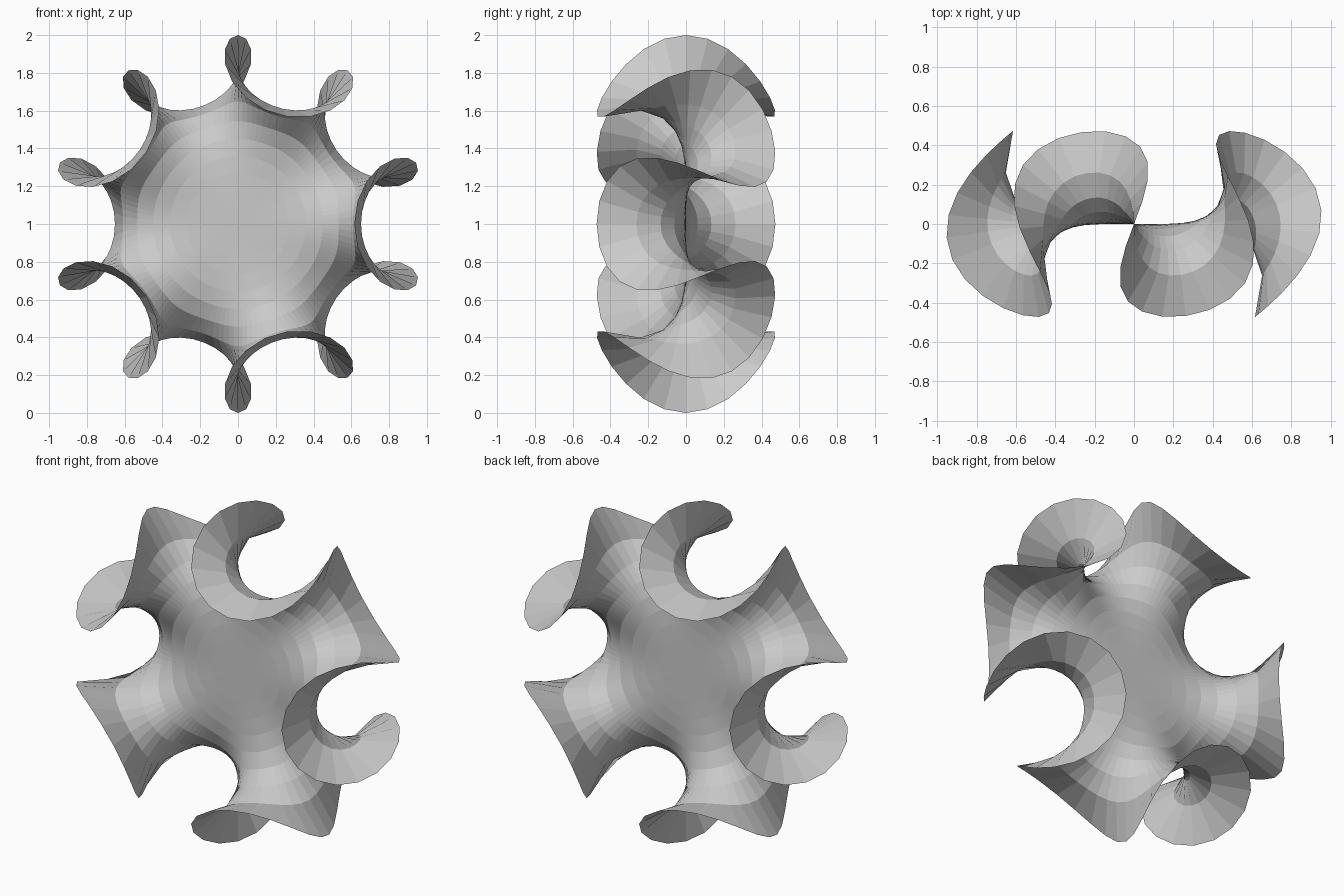
import bpy
import bmesh
from math import cos, sin, pi

cube = bpy.data.objects.get("Cube")
if cube:
    bpy.data.objects.remove(cube, do_unlink=True)

WAVES = 5            # front-and-back waves around the rim
RINGS = 9
SEGMENTS = 128
RIM = 1.1            # parameter radius of the rim
POWER = 2 * WAVES - 1
SCALE = 1 / (RIM + RIM ** POWER / POWER)


def surface_point(r, a):
    """Point of a higher-order Enneper minimal surface standing upright."""
    curl = r ** POWER / POWER
    x = r * cos(a) - curl * cos(POWER * a)
    z = r * sin(a) + curl * sin(POWER * a)
    y = -2 * r ** WAVES / WAVES * cos(WAVES * a)
    return SCALE * x, SCALE * y, 1 + SCALE * z


# Plain grey material
grey = bpy.data.materials.new("light grey")
grey.use_nodes = True
colour = (0.6, 0.6, 0.6, 1)
grey.diffuse_color = colour
grey.node_tree.nodes["Principled BSDF"].inputs["Base Color"].default_value = colour

# Concentric rings of faceted quads around a central fan
bm = bmesh.new()
centre = bm.verts.new(surface_point(0, 0))
rings = [[bm.verts.new(surface_point(RIM * i / RINGS, 2 * pi * j / SEGMENTS))
          for j in range(SEGMENTS)] for i in range(1, RINGS + 1)]
for j in range(SEGMENTS):
    k = (j + 1) % SEGMENTS
    bm.faces.new((centre, rings[0][k], rings[0][j]))
    for inner, outer in zip(rings, rings[1:]):
        bm.faces.new((inner[j], inner[k], outer[k], outer[j]))

# Face the sheet towards the front
bmesh.ops.recalc_face_normals(bm, faces=bm.faces)
bm.normal_update()
centre_face = centre.link_faces[0]
if centre_face.normal.y > 0:
    bmesh.ops.reverse_faces(bm, faces=bm.faces)

mesh = bpy.data.meshes.new("ruffled_sheet")
bm.to_mesh(mesh)
bm.free()
mesh.materials.append(grey)
sheet = bpy.data.objects.new("ruffled_sheet", mesh)
bpy.context.collection.objects.link(sheet)
